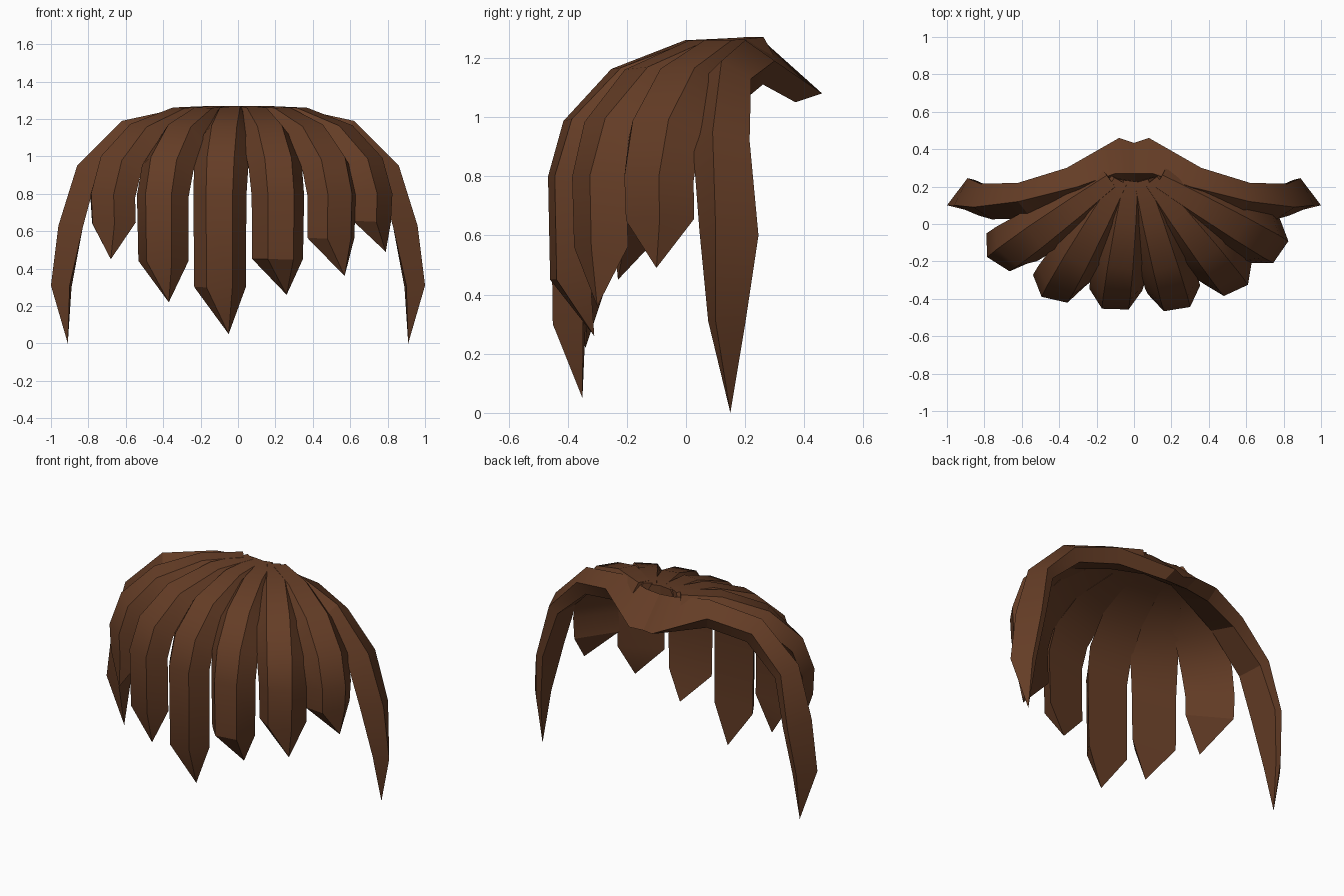
import bpy, bmesh
from mathutils import Vector as V

if "Cube" in bpy.data.objects:
    bpy.data.objects.remove(bpy.data.objects["Cube"])

brown = bpy.data.materials.new("brown_hair")
brown.diffuse_color = (0.128, 0.046, 0.019, 1)
brown.use_nodes = True
brown.node_tree.nodes["Principled BSDF"].inputs["Base Color"].default_value = brown.diffuse_color

# Front lock cross-section: (across the width, depth), wide inside, narrow outside
SECTION = [(-1, -1), (-0.5, 0), (0.5, 0), (1, -1)]


def make_lock(name, rings, tip):
    """Loft through rings of points and close the lock with a pointed tip."""
    bm = bmesh.new()
    loops = [[bm.verts.new(p) for p in ring] for ring in rings]
    k = len(loops[0])
    for a, b in zip(loops, loops[1:]):
        for i in range(k):
            bm.faces.new((a[i], a[(i + 1) % k], b[(i + 1) % k], b[i]))
    end = bm.verts.new(tip)
    for i in range(k):
        bm.faces.new((loops[-1][i], loops[-1][(i + 1) % k], end))
    bm.faces.new(loops[0])
    bmesh.ops.recalc_face_normals(bm, faces=bm.faces)
    mesh = bpy.data.meshes.new(name)
    bm.to_mesh(mesh)
    bm.free()
    mesh.materials.append(brown)
    ob = bpy.data.objects.new(name, mesh)
    bpy.context.collection.objects.link(ob)
    bpy.ops.object.select_all(action='DESELECT')
    ob.select_set(True)
    bpy.context.view_layer.objects.active = ob
    bpy.ops.object.shade_smooth_by_angle(angle=0.5)


def tangent(points, i):
    return (points[min(i + 1, len(points) - 1)] - points[max(i - 1, 0)]).normalized()


# Front locks: outermost x and y, facing direction, shoulder height, tip
FRONT = [
    ("fringe_far_left", (-0.725, -0.215), (-0.53, -0.85), 0.64, (-0.68, -0.23, 0.45)),
    ("fringe_left", (-0.425, -0.405), (-0.22, -0.97), 0.44, (-0.37, -0.34, 0.22)),
    ("fringe_centre", (-0.1, -0.455), (-0.03, -1), 0.30, (-0.05, -0.35, 0.05)),
    ("fringe_right", (0.23, -0.455), (0.16, -0.99), 0.45, (0.26, -0.31, 0.26)),
    ("fringe_mid_right", (0.545, -0.355), (0.42, -0.91), 0.56, (0.57, -0.30, 0.36)),
    ("fringe_far_right", (0.785, -0.15), (0.82, -0.57), 0.65, (0.79, -0.10, 0.49)),
]
# Shared arc over the head: fraction outward, height, half width
ARC = [(0, 1.27, 0.075), (0.32, 1.26, 0.108), (0.68, 1.165, 0.135),
       (0.92, 0.99, 0.145), (1.0, 0.8, 0.142)]

for name, (ex, ey), (nx, ny), shoulder, tip in FRONT:
    rx, ry = ex * 0.17, 0.23
    arc = ARC + [(0.99, shoulder, 0.138)]
    pts = [V((rx + (ex - rx) * f, ry + (ey - ry) * f, z)) for f, z, w in arc]
    facing = V((nx, ny, 0)).normalized()
    low = V((-facing.y, facing.x, 0))
    high = V((ry - ey, ex - rx, 0)).normalized()
    rings = []
    for i, (f, z, w) in enumerate(arc):
        t = tangent(pts, i)
        side = high.lerp(low, f)
        side = (side - t * side.dot(t)).normalized()
        n = t.cross(side).normalized()
        if n.dot(facing + V((0, 0, 0.8))) < 0:
            n = -n
        rings.append([pts[i] + side * (u * w) + n * (d * (0.06 + 0.045 * f))
                      for u, d in SECTION])
    make_lock(name, rings, V(tip))

# Long side locks: inner back, outer back, ridge and front corner of each ring
SIDE = [
    ((-0.01, 0.37, 1.05), (-0.01, 0.43, 1.07), (-0.01, 0.27, 1.24), (-0.01, 0.22, 1.14)),
    ((0.08, 0.37, 1.05), (0.08, 0.46, 1.08), (0.10, 0.27, 1.25), (0.10, 0.21, 1.15)),
    ((0.33, 0.26, 1.11), (0.36, 0.30, 1.19), (0.30, 0.20, 1.26), (0.27, 0.12, 1.16)),
    ((0.57, 0.20, 1.06), (0.62, 0.22, 1.13), (0.62, 0.12, 1.19), (0.55, 0.03, 1.10)),
    ((0.77, 0.20, 0.88), (0.82, 0.215, 0.92), (0.86, 0.09, 0.95), (0.76, 0.025, 0.88)),
    ((0.85, 0.235, 0.60), (0.89, 0.245, 0.60), (0.96, 0.10, 0.63), (0.83, 0.045, 0.62)),
    ((0.89, 0.195, 0.30), (0.92, 0.20, 0.30), (1.00, 0.10, 0.31), (0.90, 0.075, 0.31)),
]
for name, s in (("side_lock_left", -1), ("side_lock_right", 1)):
    rings = [[(x * s, y, z) for x, y, z in ring] for ring in SIDE]
    make_lock(name, rings, (0.91 * s, 0.15, 0))
